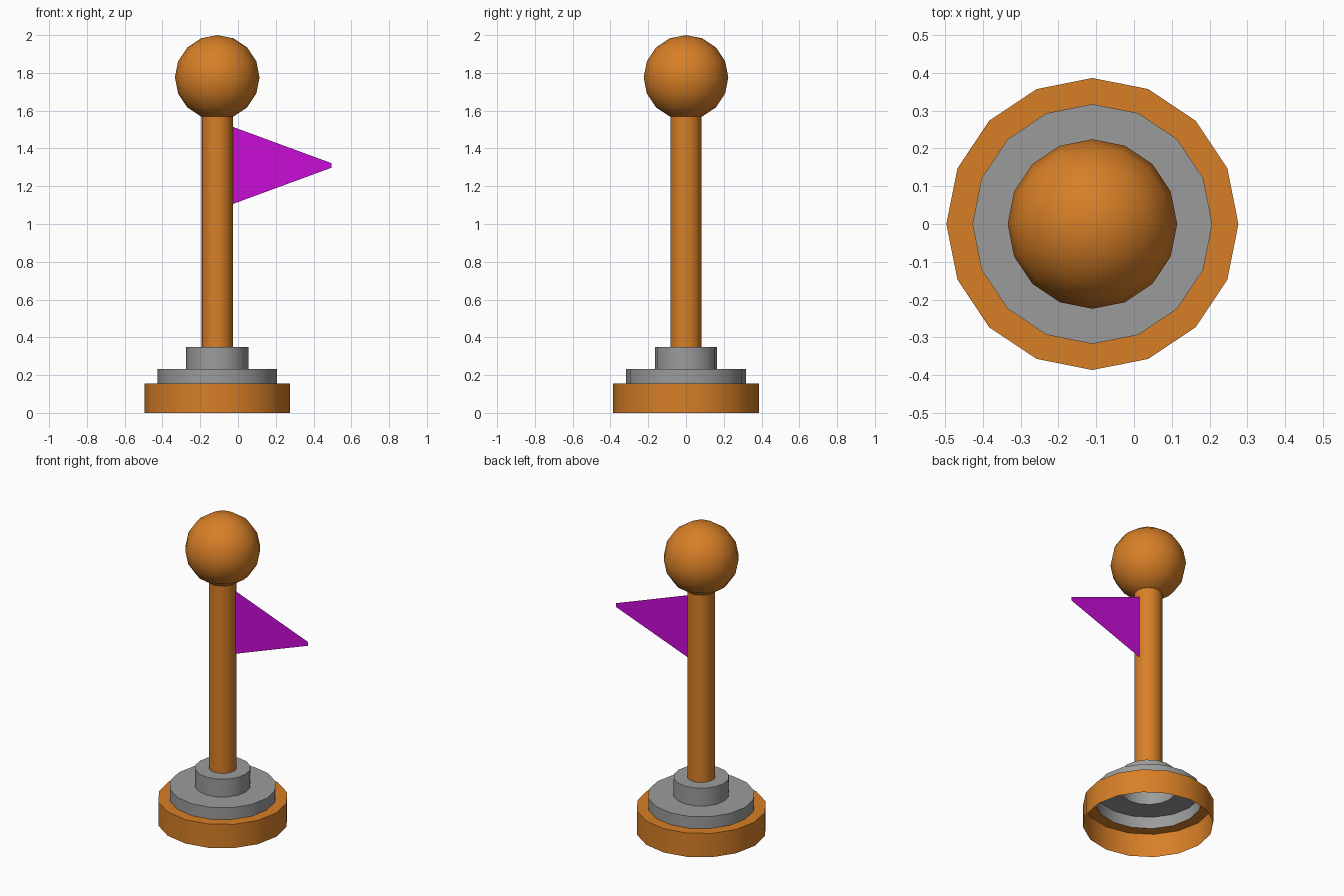
import bpy, bmesh, math

if "Cube" in bpy.data.objects:
    bpy.data.objects.remove(bpy.data.objects["Cube"])

CX = -0.11      # axis of the post
SIDES = 16


def material(name, rgb):
    m = bpy.data.materials.new(name)
    m.diffuse_color = (*rgb, 1.0)
    m.use_nodes = True
    m.node_tree.nodes["Principled BSDF"].inputs["Base Color"].default_value = m.diffuse_color
    return m


orange = material("orange", (0.68, 0.212, 0.020))
grey = material("grey", (0.33, 0.33, 0.33))
purple = material("purple", (0.58, 0.004, 0.67))


def finish(name, bm, mat, location, smooth=True):
    mesh = bpy.data.meshes.new(name)
    bm.to_mesh(mesh)
    bm.free()
    mesh.materials.append(mat)
    ob = bpy.data.objects.new(name, mesh)
    bpy.context.collection.objects.link(ob)
    ob.location = location
    if smooth:
        bpy.ops.object.select_all(action='DESELECT')
        ob.select_set(True)
        bpy.context.view_layer.objects.active = ob
        bpy.ops.object.shade_smooth_by_angle(angle=math.radians(30))
    return ob


def lathe(name, profile, mat):
    """Open thin shell turned from (radius, height) points, going upwards."""
    bm = bmesh.new()
    rings = []
    for r, z in profile:
        rings.append([bm.verts.new((r * math.cos(2 * math.pi * i / SIDES),
                                    r * math.sin(2 * math.pi * i / SIDES), z))
                      for i in range(SIDES)])
    for low, high in zip(rings, rings[1:]):
        for i in range(SIDES):
            j = (i + 1) % SIDES
            bm.faces.new((low[i], low[j], high[j], high[i]))
    return finish(name, bm, mat, (CX, 0, 0))


# Stepped hollow base, open underneath
lathe("base_ring", [(0.386, 0), (0.386, 0.155), (0.317, 0.155)], orange)
lathe("base_steps", [(0.317, 0.155), (0.317, 0.232), (0.165, 0.232),
                     (0.165, 0.348), (0.083, 0.348)], grey)

# Post, ending inside the ball
lathe("post", [(0.083, 0.348), (0.083, 1.575)], orange)

# Ball on top
bm = bmesh.new()
bmesh.ops.create_uvsphere(bm, u_segments=SIDES, v_segments=8, radius=0.224)
finish("ball", bm, orange, (CX, 0, 1.776))

# Flat pennant with a blunt tip
bm = bmesh.new()
bm.faces.new([bm.verts.new((x, 0, z)) for x, z in
              [(-0.03, 1.105), (0.495, 1.298), (0.495, 1.322), (-0.03, 1.515)]])
finish("pennant", bm, purple, (0, 0.015, 0), smooth=False)
